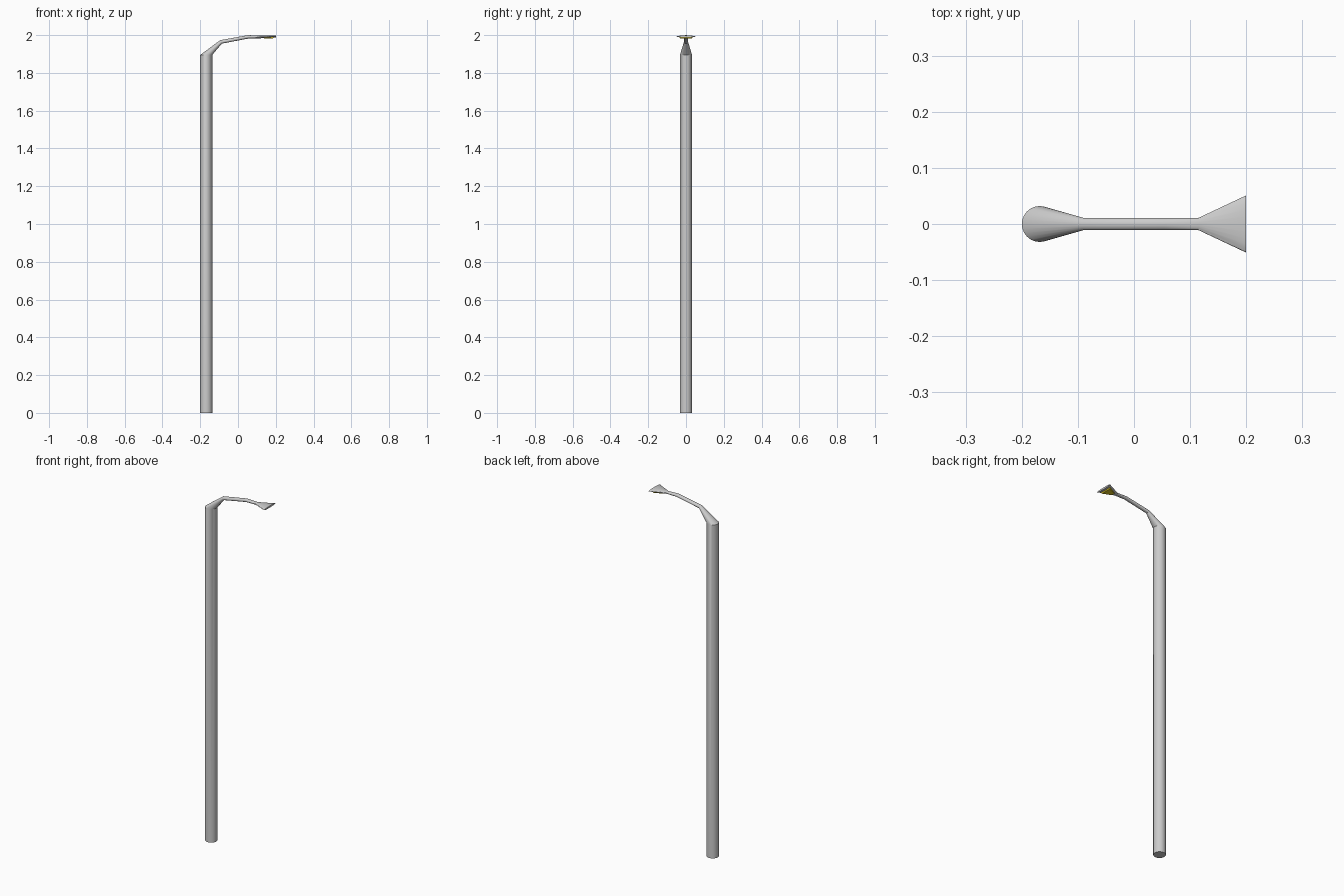
import bpy, bmesh, math

if "Cube" in bpy.data.objects:
    bpy.data.objects.remove(bpy.data.objects["Cube"])

SIDES = 24


def finish(bm, name, smooth=True):
    bmesh.ops.recalc_face_normals(bm, faces=bm.faces)
    mesh = bpy.data.meshes.new(name)
    bm.to_mesh(mesh)
    bm.free()
    ob = bpy.data.objects.new(name, mesh)
    bpy.context.collection.objects.link(ob)
    if smooth:
        bpy.ops.object.select_all(action='DESELECT')
        ob.select_set(True)
        bpy.context.view_layer.objects.active = ob
        bpy.ops.object.shade_smooth_by_angle(angle=math.radians(30))
    return ob


def loft(name, sections):
    """Each section: centre x, centre z, half width y, half thickness, tilt in degrees."""
    bm = bmesh.new()
    rings = []
    for x, z, ry, rt, tilt in sections:
        a = math.radians(tilt)
        ring = []
        for i in range(SIDES):
            t = 2 * math.pi * i / SIDES
            s = rt * math.sin(t)
            ring.append(bm.verts.new((x - math.sin(a) * s, ry * math.cos(t), z + math.cos(a) * s)))
        rings.append(ring)
    for r0, r1 in zip(rings, rings[1:]):
        for i in range(SIDES):
            j = (i + 1) % SIDES
            bm.faces.new((r0[i], r0[j], r1[j], r1[i]))
    bm.faces.new(rings[0])
    bm.faces.new(rings[-1])
    return finish(bm, name)


# Upright pole bending into a thin arm, flaring to a flat lamp head
loft("pole_and_arm", [
    (-0.168, 0.0, 0.032, 0.032, 90),
    (-0.168, 1.895, 0.032, 0.032, 90),
    (-0.09, 1.964, 0.011, 0.010, 25),
    (0.055, 1.991, 0.011, 0.009, 6),
    (0.115, 1.990, 0.011, 0.007, 0),
    (0.20, 1.993, 0.051, 0.005, 0),
])

# Yellow light panel under the flared head
bm = bmesh.new()
outline = [(0.135, -0.012), (0.188, -0.036), (0.188, 0.036), (0.135, 0.012)]
low = [bm.verts.new((0.163 + (x - 0.163) * 0.9, y * 0.85, 1.981)) for x, y in outline]
high = [bm.verts.new((x, y, 1.991)) for x, y in outline]
bm.faces.new(low)
bm.faces.new(high)
for i in range(4):
    j = (i + 1) % 4
    bm.faces.new((low[i], low[j], high[j], high[i]))
panel = finish(bm, "light_panel", smooth=False)
mat = bpy.data.materials.new("yellow_light")
mat.diffuse_color = (0.8, 0.62, 0.02, 1)
mat.use_nodes = True
mat.node_tree.nodes["Principled BSDF"].inputs["Base Color"].default_value = mat.diffuse_color
panel.data.materials.append(mat)
